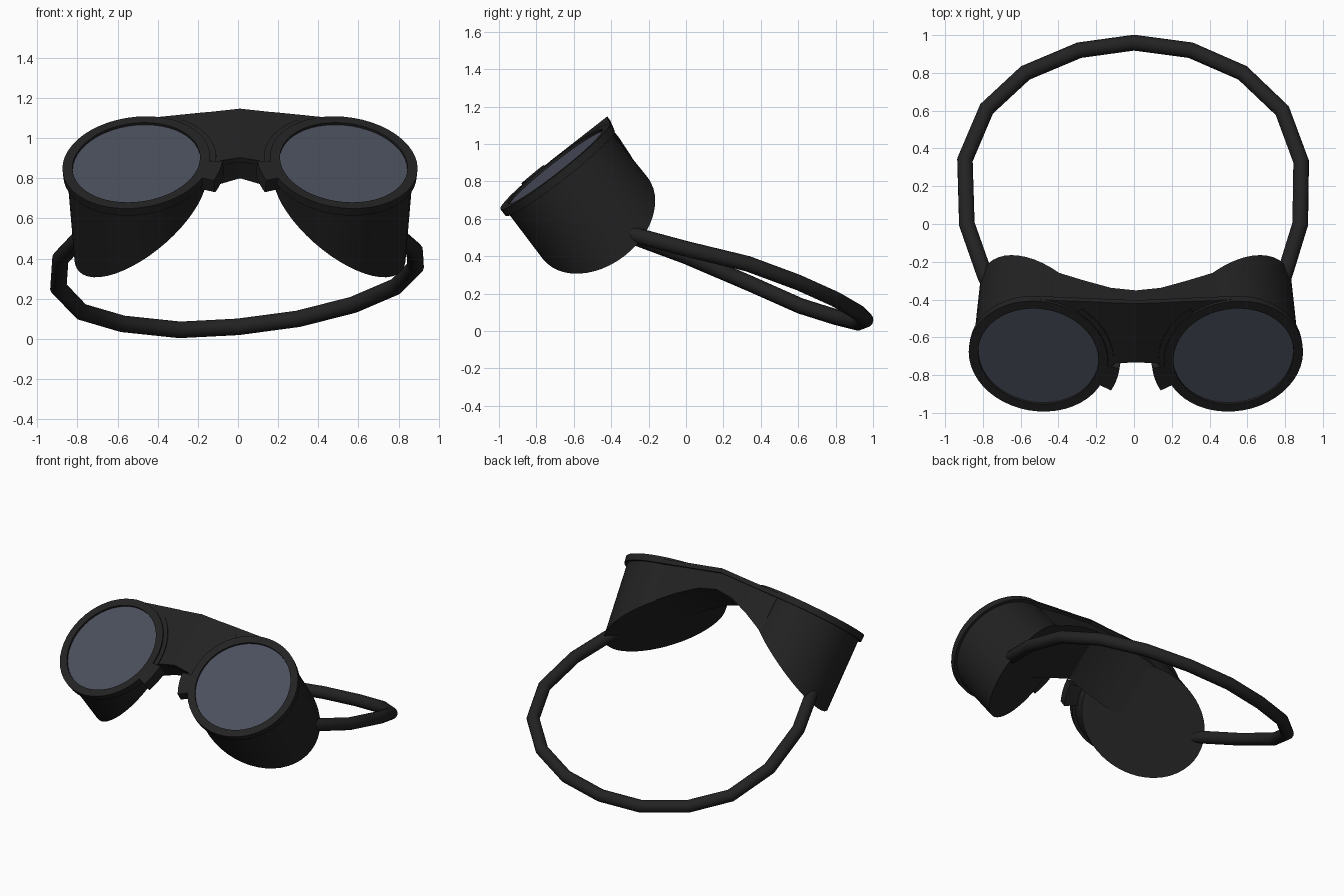
import bpy
import bmesh
from math import radians, sin, cos, pi, sqrt
from mathutils import Vector

cube = bpy.data.objects.get("Cube")
if cube:
    bpy.data.objects.remove(cube)


def material(name, color):
    m = bpy.data.materials.new(name)
    m.use_nodes = True
    m.diffuse_color = color
    m.node_tree.nodes["Principled BSDF"].inputs["Base Color"].default_value = color
    return m


black = material("black_rubber", (0.016, 0.016, 0.016, 1))
glass = material("smoked_glass", (0.07, 0.078, 0.108, 1))

TILT, YAW = radians(38), radians(6)
ORIGIN = Vector((0.01, -0.734, 0.922))
UP = Vector((0, cos(TILT), sin(TILT)))
OUT = Vector((0, -sin(TILT), cos(TILT)))
EYE = 0.52          # distance of each eyepiece from the middle
SEGS = 48


def place(p, side):
    """Map (across, up, outward) on one half of the bent front to the world."""
    x, v, w = p
    across = max(0, x * cos(YAW) + w * sin(YAW))
    outward = w * cos(YAW) - x * sin(YAW)
    return ORIGIN + Vector((side * across, 0, 0)) + UP * v + OUT * outward


def finish(obj, mat):
    obj.data.materials.append(mat)
    bpy.ops.object.select_all(action='DESELECT')
    obj.select_set(True)
    bpy.context.view_layer.objects.active = obj
    bpy.ops.object.shade_smooth_by_angle(angle=radians(35))


def loft(name, sections, mat, closed=False):
    """Skin matching sections, once for each side."""
    for label, side in (("left", 1), ("right", -1)):
        bm = bmesh.new()
        rows = [[bm.verts.new(place(p, side)) for p in s] for s in sections]
        pairs = list(zip(rows, rows[1:]))
        if closed:
            pairs.append((rows[-1], rows[0]))
        else:
            bm.faces.new(rows[0])
            bm.faces.new(rows[-1])
        n = len(rows[0])
        for a, b in pairs:
            for i in range(n):
                j = (i + 1) % n
                bm.faces.new((a[i], a[j], b[j], b[i]))
        bmesh.ops.recalc_face_normals(bm, faces=bm.faces)
        mesh = bpy.data.meshes.new(name)
        bm.to_mesh(mesh)
        bm.free()
        obj = bpy.data.objects.new(label + "_" + name, mesh)
        bpy.context.collection.objects.link(obj)
        finish(obj, mat)


def circle(r, depth, center=EYE):
    pts = []
    for i in range(SEGS):
        a = 2 * pi * i / SEGS
        x = center + r * cos(a)
        pts.append((x, r * sin(a), depth(x)))
    return pts


def ring(name, r0, r1, w0, w1, start=0, end=360):
    full = end - start == 360
    steps = SEGS if full else 10
    sections = []
    for i in range(steps if full else steps + 1):
        a = radians(start + (end - start) * i / steps)
        sections.append([(EYE + r * cos(a), r * sin(a), w)
                         for r, w in ((r0, w0), (r1, w0), (r1, w1), (r0, w1))])
    loft(name, sections, black, full)


def slab(name, stations):
    """Stations are (across, bottom, top, front, back)."""
    loft(name, [[(x, lo, f), (x, hi, f), (x, hi, b), (x, lo, b)]
                for x, lo, hi, f, b in stations], black)


# Eyecups, cut obliquely at the back so they wrap round the face
loft("eyecup", [circle(0.35, lambda x: -0.03),
                circle(0.355, lambda x: -0.34 - 0.62 * (x - EYE), EYE + 0.015)], black)

# Lenses and their rims
loft("lens", [circle(0.325, lambda x: -0.014),
              circle(0.325, lambda x: -0.032)], glass)
ring("rim", 0.32, 0.37, 0.0, -0.045)
ring("rim_step", 0.355, 0.4, -0.009, -0.04, 125, 190)

# Nose tabs on the inner lower edge of each rim
ring("nose_tab", 0.335, 0.435, 0.0, -0.075, 186, 207)

# Front plate joining the rims
plate = [(0, -0.01, 0.385, -0.015, -0.045), (0.15, -0.03, 0.379, -0.015, -0.045)]
for x in (0.185, 0.22, 0.26, 0.31, 0.37, 0.44, 0.52):
    plate.append((x, sqrt(0.345 ** 2 - (EYE - x) ** 2), 0.385 - 0.03 * x, -0.015, -0.045))
slab("bridge_plate", plate)

# Bridge body behind the plate
slab("bridge_body", [(0, 0.0, 0.365, -0.035, -0.155),
                     (0.15, -0.03, 0.362, -0.035, -0.165),
                     (0.3, -0.05, 0.357, -0.035, -0.22),
                     (0.45, -0.05, 0.345, -0.035, -0.29)])

# Head strap, a faceted loop hanging down at the back
path = [(-0.75, -0.36, 0.53), (-0.79, -0.27, 0.5), (-0.885, 0, 0.4),
        (-0.895, 0.34, 0.255), (-0.78, 0.61, 0.135), (-0.575, 0.8, 0.075),
        (-0.29, 0.92, 0.045), (0, 0.96, 0.06), (0.3, 0.92, 0.1),
        (0.575, 0.8, 0.17), (0.785, 0.6, 0.26), (0.885, 0.33, 0.36),
        (0.88, 0, 0.44), (0.8, -0.26, 0.51), (0.76, -0.36, 0.54)]
curve = bpy.data.curves.new("head_strap", 'CURVE')
curve.dimensions = '3D'
curve.bevel_depth = 0.042
curve.bevel_resolution = 5
curve.use_fill_caps = True
spline = curve.splines.new('POLY')
spline.points.add(len(path) - 1)
for point, co in zip(spline.points, path):
    point.co = (*co, 1)
strap = bpy.data.objects.new("head_strap", curve)
bpy.context.collection.objects.link(strap)
bpy.ops.object.select_all(action='DESELECT')
strap.select_set(True)
bpy.context.view_layer.objects.active = strap
bpy.ops.object.convert(target='MESH')
strap = bpy.context.view_layer.objects.active
strap.data.materials.clear()
finish(strap, black)
